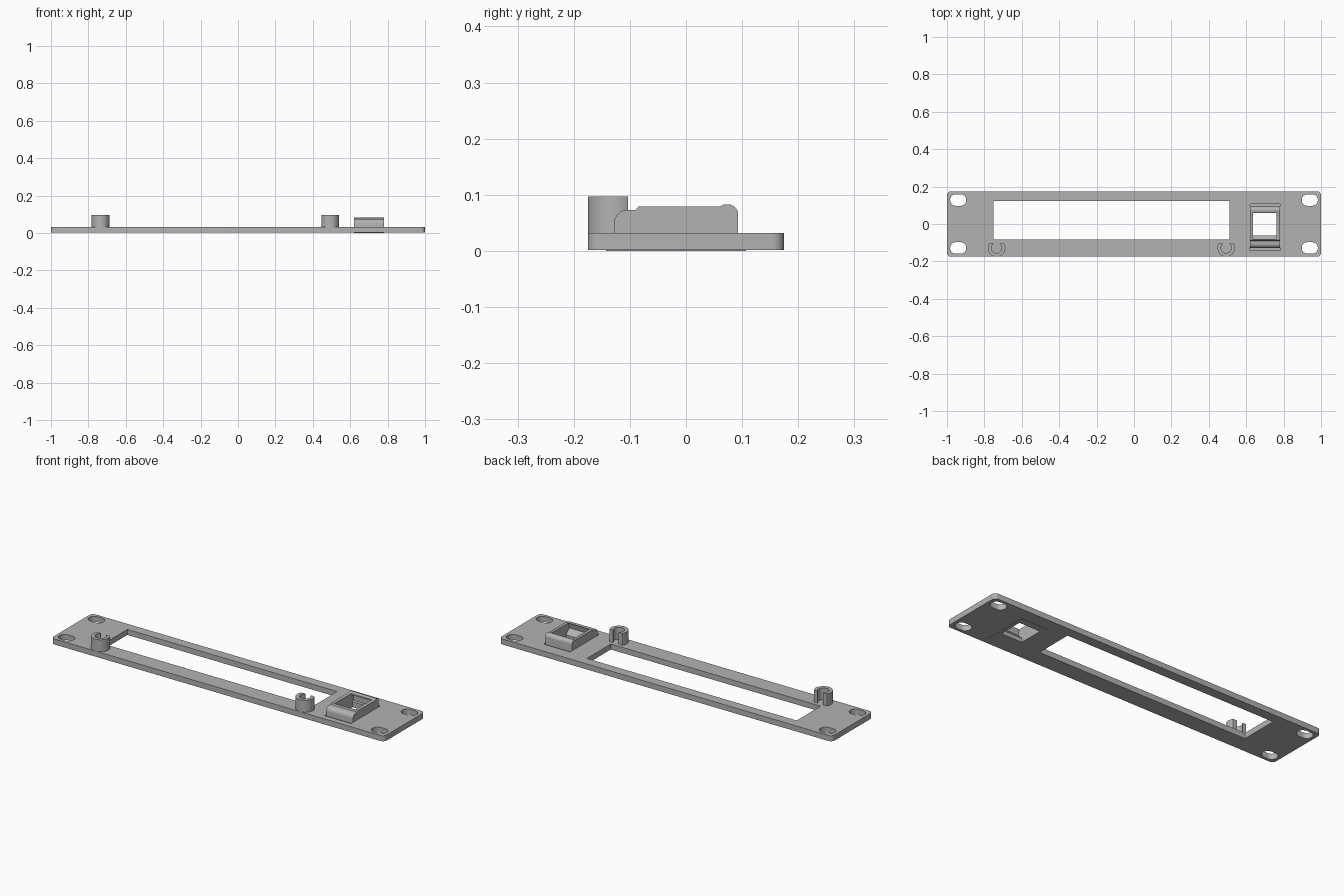
import bpy, bmesh, math

if "Cube" in bpy.data.objects:
    bpy.data.objects.remove(bpy.data.objects["Cube"])

grey = bpy.data.materials.new("light grey")
grey.diffuse_color = (0.45, 0.45, 0.45, 1)
grey.use_nodes = True
grey.node_tree.nodes["Principled BSDF"].inputs["Base Color"].default_value = grey.diffuse_color


def rounded_rect(cx, cy, hx, hy, r, n=8):
    """Outline of a rectangle with rounded corners."""
    pts = []
    for q, (sx, sy) in enumerate(((1, 1), (-1, 1), (-1, -1), (1, -1))):
        for i in range(n + 1 if r else 1):
            a = math.pi / 2 * (q + i / n)
            pts.append((cx + sx * (hx - r) + r * math.cos(a),
                        cy + sy * (hy - r) + r * math.sin(a)))
    return pts


def box_outline(x0, x1, y0, y1):
    return rounded_rect((x0 + x1) / 2, (y0 + y1) / 2, (x1 - x0) / 2, (y1 - y0) / 2, 0)


def finish(ob, smooth=True):
    ob.data.materials.clear()
    ob.data.materials.append(grey)
    bpy.ops.object.select_all(action='DESELECT')
    ob.select_set(True)
    bpy.context.view_layer.objects.active = ob
    if smooth:
        bpy.ops.object.shade_smooth_by_angle(angle=math.radians(30))


def sheet(name, outlines, z0, z1):
    """Flat part from an outer outline plus hole outlines."""
    cu = bpy.data.curves.new(name, 'CURVE')
    cu.dimensions = '2D'
    cu.fill_mode = 'BOTH'
    cu.extrude = (z1 - z0) / 2
    for pts in outlines:
        sp = cu.splines.new('POLY')
        sp.points.add(len(pts) - 1)
        for p, (x, y) in zip(sp.points, pts):
            p.co = (x, y, (z0 + z1) / 2 * 0, 1)
        sp.use_cyclic_u = True
    ob = bpy.data.objects.new(name, cu)
    bpy.context.collection.objects.link(ob)
    ob.location.z = (z0 + z1) / 2
    bpy.ops.object.select_all(action='DESELECT')
    ob.select_set(True)
    bpy.context.view_layer.objects.active = ob
    bpy.ops.object.convert(target='MESH')
    ob = bpy.context.object
    bm = bmesh.new()
    bm.from_mesh(ob.data)
    bmesh.ops.remove_doubles(bm, verts=bm.verts, dist=1e-5)
    bmesh.ops.recalc_face_normals(bm, faces=bm.faces)
    bm.to_mesh(ob.data)
    bm.free()
    finish(ob)


def side_profile(name, pts, x0, x1):
    """Extrude a (y, z) profile along x."""
    bm = bmesh.new()
    f = bm.faces.new([bm.verts.new((x0, y, z)) for y, z in pts])
    ext = bmesh.ops.extrude_face_region(bm, geom=[f])
    bmesh.ops.translate(bm, vec=(x1 - x0, 0, 0),
                        verts=[v for v in ext['geom'] if isinstance(v, bmesh.types.BMVert)])
    bmesh.ops.recalc_face_normals(bm, faces=bm.faces)
    me = bpy.data.meshes.new(name)
    bm.to_mesh(me)
    bm.free()
    ob = bpy.data.objects.new(name, me)
    bpy.context.collection.objects.link(ob)
    finish(ob)


def arc(cy, cz, r, a0, a1, n=6):
    return [(cy + r * math.cos(math.radians(a0 + (a1 - a0) * i / n)),
             cz + r * math.sin(math.radians(a0 + (a1 - a0) * i / n))) for i in range(n + 1)]


# Face plate with window, socket cutout and four mounting slots
X0, X1 = 0.62, 0.78
slots = [rounded_rect(sx * 0.94, sy * 0.128, 0.043, 0.031, 0.0305)
         for sx in (-1, 1) for sy in (-1, 1)]
sheet("face_plate", [rounded_rect(0, 0, 1, 0.175, 0.022),
                     box_outline(-0.75, 0.51, -0.083, 0.122),
                     box_outline(X0, X1, -0.143, 0.107)] + slots, 0.002, 0.032)

# Thin skin under the socket
sheet("socket_floor", [box_outline(X0, X1, -0.143, 0.107),
                       box_outline(0.637, 0.763, -0.061, 0.072)], 0, 0.003)

# Socket end bars and side walls
front_top = [(-0.085, 0.079), (-0.09, 0.073)] + arc(-0.105, 0.05, 0.023, 90, 180)
back_top = arc(0.075, 0.065, 0.018, 0, 90) + [(0.068, 0.083), (0.06, 0.079)]
side_profile("socket_front_bar",
             front_top + [(-0.128, 0.002), (-0.061, 0.002), (-0.061, 0.022), (-0.088, 0.05),
                          (-0.08, 0.079)], X0 + 0.01, X1 - 0.01)
side_profile("socket_back_bar",
             [(0.093, 0.002)] + back_top + [(0.06, 0.072), (0.08, 0.064), (0.08, 0.034),
                                            (0.072, 0.03), (0.072, 0.002)], X0 + 0.01, X1 - 0.01)
for x0, x1 in ((X0, 0.637), (0.763, X1)):
    side_profile("socket_side_wall",
                 [(0.093, 0.002)] + back_top + front_top + [(-0.128, 0.002)], x0, x1)

# C-shaped clip posts, open towards the window
R, r, gap = 0.047, 0.028, 0.017
a_out, a_in = math.asin(0.025 / R), math.acos(gap / r)
for cx in (-0.735, 0.493):
    n = 28
    outer = [math.pi - a_out + i / n * (math.pi + 2 * a_out) for i in range(n + 1)]
    inner = [2 * math.pi + a_in - i / n * (math.pi + 2 * a_in) for i in range(n + 1)]
    pts = [(cx + R * math.cos(a), -0.128 + R * math.sin(a)) for a in outer]
    pts += [(cx + gap, -0.103)]
    pts += [(cx + r * math.cos(a), -0.128 + r * math.sin(a)) for a in inner]
    pts += [(cx - gap, -0.103)]
    sheet("clip_post", [pts], 0.03, 0.097)
